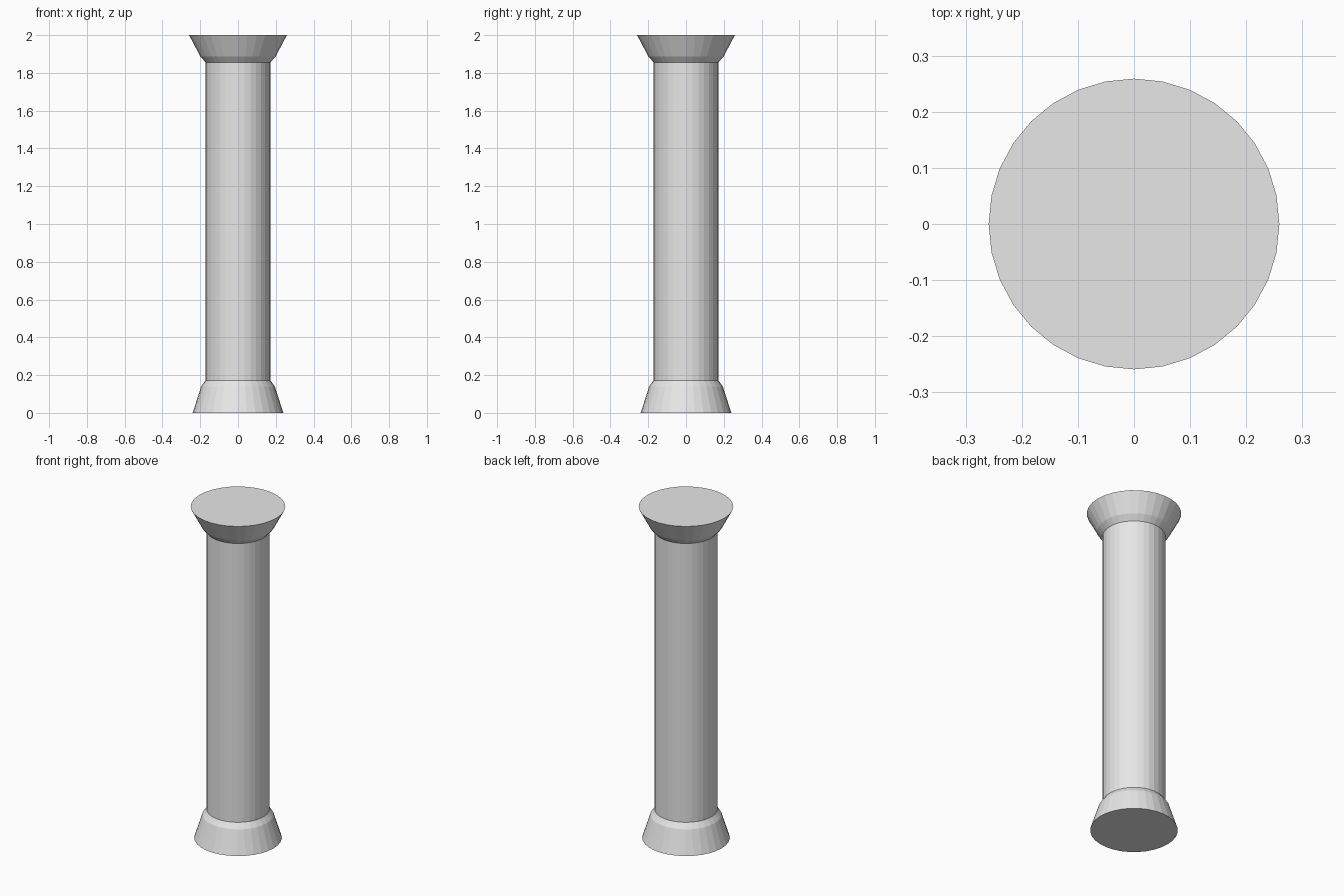
import bpy
import bmesh
from math import cos, sin, tau

cube = bpy.data.objects.get("Cube")
if cube:
    bpy.data.objects.remove(cube, do_unlink=True)

SIDES = 32

stone = bpy.data.materials.new("pale_grey_stone")
stone.use_nodes = True
colour = (0.8, 0.8, 0.8, 1.0)
stone.diffuse_color = colour
stone.node_tree.nodes["Principled BSDF"].inputs["Base Color"].default_value = colour


def lathe(name, profile):
    """Faceted solid turned about z from (radius, height) pairs, bottom to top."""
    bm = bmesh.new()
    rings = [[bm.verts.new((r * cos(tau * i / SIDES), r * sin(tau * i / SIDES), z))
              for i in range(SIDES)] for r, z in profile]
    for low, high in zip(rings, rings[1:]):
        for i in range(SIDES):
            j = (i + 1) % SIDES
            bm.faces.new((low[i], low[j], high[j], high[i]))
    bm.faces.new(rings[0][::-1])
    bm.faces.new(rings[-1])
    mesh = bpy.data.meshes.new(name)
    bm.to_mesh(mesh)
    bm.free()
    mesh.materials.append(stone)
    obj = bpy.data.objects.new(name, mesh)
    bpy.context.collection.objects.link(obj)
    return obj


# Flared foot with a bevelled shoulder
lathe("base", [(0.24, 0), (0.195, 0.14), (0.172, 0.172)])
# Plain round shaft
lathe("shaft", [(0.172, 0.172), (0.172, 1.856)])
# Flared head, widest at the top
lathe("capital", [(0.172, 1.856), (0.2, 1.888), (0.259, 2)])
